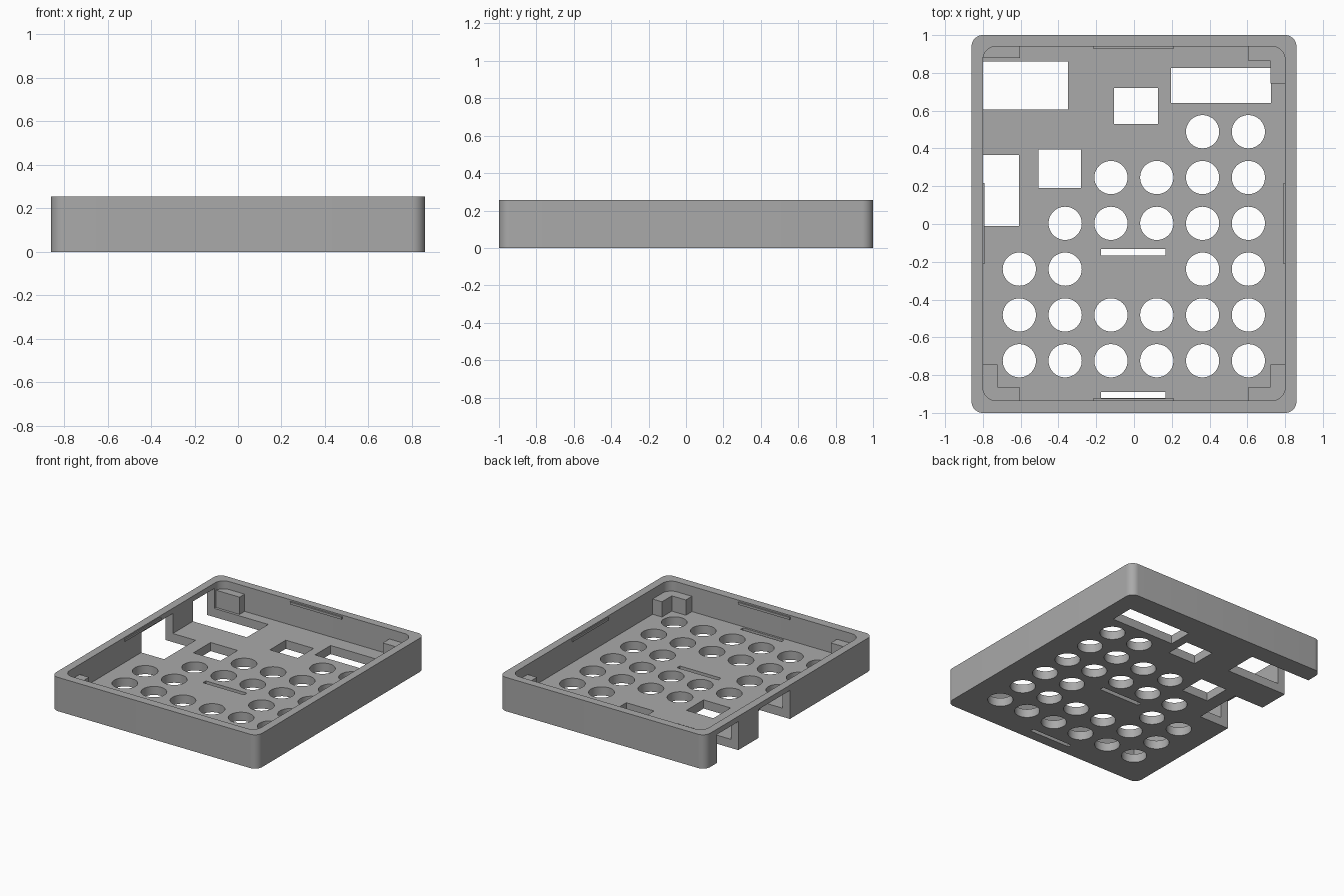
import bpy, bmesh, math
from mathutils import Matrix, Vector

cube = bpy.data.objects.get("Cube")
if cube:
    bpy.data.objects.remove(cube, do_unlink=True)

HEIGHT, FLOOR = 0.255, 0.065

grey = bpy.data.materials.new("matte grey")
grey.use_nodes = True
colour = (0.4, 0.4, 0.4, 1)
grey.diffuse_color = colour
grey.node_tree.nodes["Principled BSDF"].inputs["Base Color"].default_value = colour


def add_box(bm, x0, x1, y0, y1, z0, z1):
    centre = Vector(((x0 + x1) / 2, (y0 + y1) / 2, (z0 + z1) / 2))
    size = Matrix.Diagonal((x1 - x0, y1 - y0, z1 - z0, 1))
    return bmesh.ops.create_cube(bm, size=1, matrix=Matrix.Translation(centre) @ size)["verts"]


def add_rounded_box(bm, x0, x1, y0, y1, z0, z1, radius):
    verts = add_box(bm, x0, x1, y0, y1, z0, z1)
    edges = {e for v in verts for e in v.link_edges
             if abs(e.verts[0].co.z - e.verts[1].co.z) > 0.01}
    bmesh.ops.bevel(bm, geom=list(edges), offset=radius, segments=10,
                    profile=0.5, affect='EDGES')


def make_object(name, bm):
    mesh = bpy.data.meshes.new(name)
    bm.to_mesh(mesh)
    bm.free()
    mesh.materials.append(grey)
    obj = bpy.data.objects.new(name, mesh)
    bpy.context.collection.objects.link(obj)
    return obj


def cut(target, cutter):
    mod = target.modifiers.new("cut", 'BOOLEAN')
    mod.operation, mod.solver, mod.object = 'DIFFERENCE', 'EXACT', cutter
    bpy.context.view_layer.objects.active = target
    bpy.ops.object.modifier_apply(modifier=mod.name)
    bpy.data.objects.remove(cutter, do_unlink=True)


# Tray shell: rounded block with a rounded cavity
bm = bmesh.new()
add_rounded_box(bm, -0.86, 0.86, -1, 1, 0, HEIGHT, 0.06)
tray = make_object("tray", bm)
bm = bmesh.new()
add_rounded_box(bm, -0.80, 0.80, -0.935, 0.94, FLOOR, 0.4, 0.07)
cut(tray, make_object("cavity_cutter", bm))

# Round button holes, listed by row as column numbers
bm = bmesh.new()
rows = [(0, 1, 2, 3, 4, 5), (0, 1, 2, 3, 4, 5), (0, 1, 4, 5),
        (1, 2, 3, 4, 5), (2, 3, 4, 5), (4, 5)]
for r, columns in enumerate(rows):
    for c in columns:
        place = Matrix.Translation((-0.607 + 0.2425 * c, -0.724 + 0.2425 * r, FLOOR / 2))
        bmesh.ops.create_cone(bm, cap_ends=True, segments=48, radius1=0.088,
                              radius2=0.088, depth=0.2, matrix=place)
# Rectangular windows and slots in the floor
for x0, x1, y0, y1 in [(-0.105, 0.127, 0.53, 0.72), (0.195, 0.725, 0.64, 0.825),
                       (-0.505, -0.28, 0.19, 0.395), (-0.175, 0.168, -0.167, -0.133),
                       (-0.175, 0.168, -0.92, -0.89)]:
    add_box(bm, x0, x1, y0, y1, -0.1, FLOOR + 0.05)
# Connector openings running out through the side wall
for x1, y0, y1 in [(-0.35, 0.605, 0.86), (-0.61, -0.01, 0.365)]:
    add_box(bm, -1, x1, y0, y1, -0.1, 0.215)
cut(tray, make_object("hole_cutter", bm))

# Corner supports: L-shaped blocks, with one straight block beside the opening
bm = bmesh.new()
BOSS = 0.18
for sx, sy in [(1, 1), (1, -1), (-1, -1)]:
    for xa, xb, ya, yb in [(0.605, 0.82, 0.862, 0.96), (0.722, 0.82, 0.745, 0.862)]:
        add_box(bm, *sorted((sx * xa, sx * xb)), *sorted((sy * ya, sy * yb)),
                FLOOR - 0.01, BOSS)
add_box(bm, -0.82, -0.603, 0.88, 0.96, FLOOR - 0.01, BOSS + 0.015)
make_object("corner_supports", bm)

# Thin snap ridges just below the rim
bm = bmesh.new()
for x0, x1, y0, y1 in [(-0.217, 0.213, 0.928, 0.95), (-0.217, 0.213, -0.945, -0.924),
                       (-0.81, -0.792, -0.213, 0.217), (0.792, 0.81, -0.213, 0.217)]:
    add_box(bm, x0, x1, y0, y1, 0.226, 0.244)
make_object("snap_ridges", bm)

# Smooth the rounded corners and holes, keep edges crisp
bpy.ops.object.select_all(action='DESELECT')
tray.select_set(True)
bpy.context.view_layer.objects.active = tray
bpy.ops.object.shade_smooth_by_angle(angle=math.radians(30))
